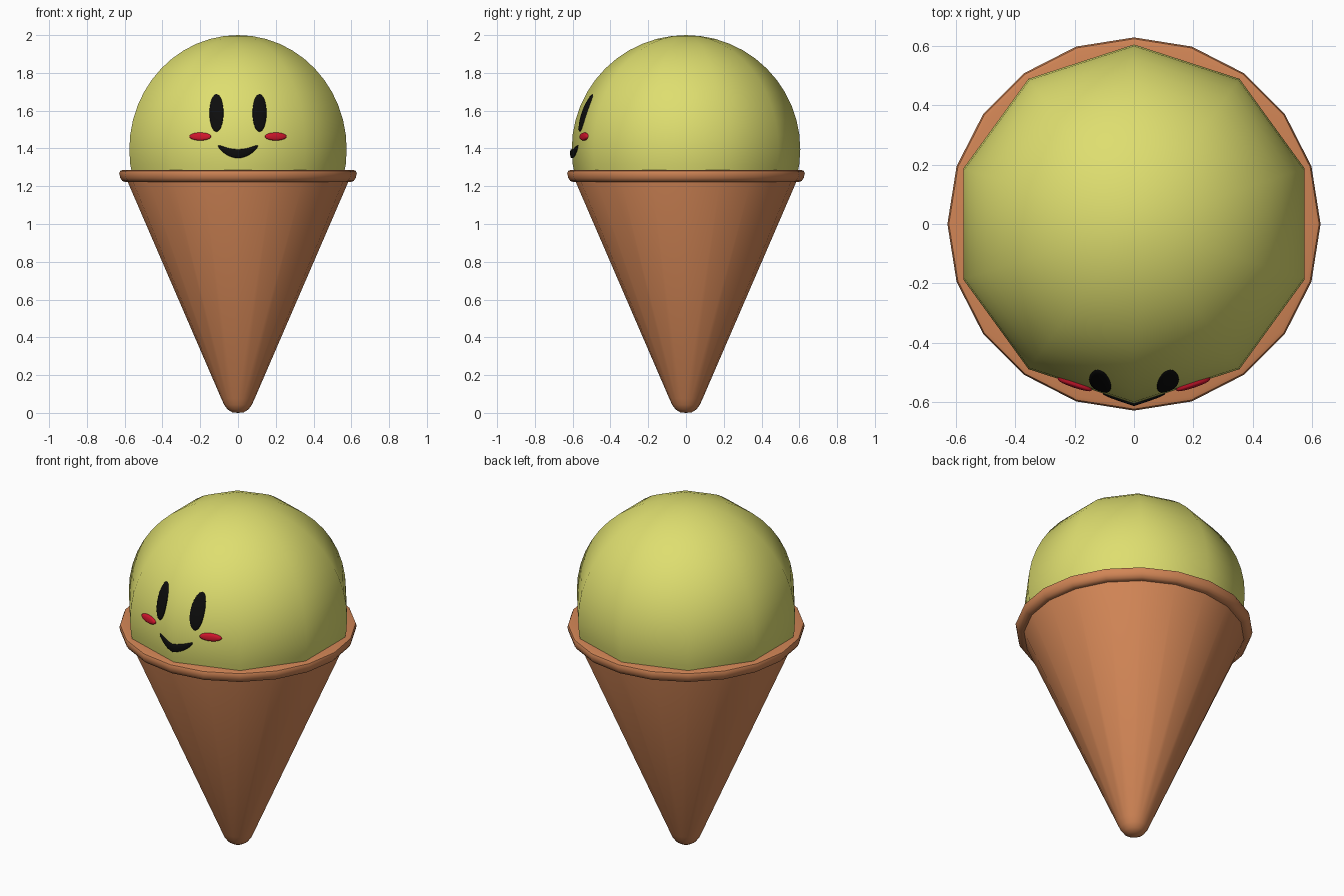
import bpy, bmesh, math

if "Cube" in bpy.data.objects:
    bpy.data.objects.remove(bpy.data.objects["Cube"])

R, CZ = 0.605, 1.395          # scoop radius and centre height
TAN = math.tan(math.pi / 10)  # slope of the two front facets of the ten-sided scoop


def material(name, rgb):
    m = bpy.data.materials.new(name)
    m.diffuse_color = (*rgb, 1)
    m.use_nodes = True
    m.node_tree.nodes["Principled BSDF"].inputs["Base Color"].default_value = m.diffuse_color
    return m


GREEN = material("pistachio green", (0.73, 0.73, 0.16))
WAFER = material("wafer brown", (0.64, 0.235, 0.092))
BLACK = material("black", (0.004, 0.004, 0.004))
RED = material("blush red", (0.62, 0.008, 0.025))


def finish(name, bm, mat, angle=40):
    bmesh.ops.remove_doubles(bm, verts=bm.verts, dist=1e-5)
    bmesh.ops.recalc_face_normals(bm, faces=bm.faces)
    me = bpy.data.meshes.new(name)
    bm.to_mesh(me)
    bm.free()
    me.materials.append(mat)
    ob = bpy.data.objects.new(name, me)
    bpy.context.collection.objects.link(ob)
    bpy.ops.object.select_all(action='DESELECT')
    ob.select_set(True)
    bpy.context.view_layer.objects.active = ob
    bpy.ops.object.shade_smooth_by_angle(angle=math.radians(angle))
    return ob


def lathe(name, profile, sides, mat, closed=False):
    """Spin (radius, z) points round z, with a corner at the front."""
    bm = bmesh.new()
    rings = []
    for r, z in profile:
        rings.append([bm.verts.new((r * math.sin(2 * math.pi * i / sides),
                                    -r * math.cos(2 * math.pi * i / sides), z))
                      for i in range(sides)])
    pairs = list(zip(rings, rings[1:])) + ([(rings[-1], rings[0])] if closed else [])
    for a, b in pairs:
        for i in range(sides):
            j = (i + 1) % sides
            bm.faces.new((a[i], a[j], b[j], b[i]))
    bmesh.ops.remove_doubles(bm, verts=bm.verts, dist=1e-5)
    return finish(name, bm, mat)


def surface_y(x, z):
    return -math.sqrt(R * R - (z - CZ) ** 2) + abs(x) * TAN


def decal(name, cx, cz, w, h, depth, mat, bend=0.0):
    """Thin domed plate that follows the front of the scoop."""
    bm = bmesh.new()
    n, steps = 32, 6
    rings = []
    for k in range(steps + 1):
        t = math.sin(k / steps * math.pi / 2)
        ring = []
        for i in range(n):
            a = 2 * math.pi * i / n
            u, v = t * math.cos(a), t * math.sin(a)
            x, z = cx + w * u, cz + h * v + bend * u * u
            y = surface_y(x, z) - depth * math.sqrt(max(0, 1 - t * t)) ** 0.5
            ring.append(bm.verts.new((x, y, z)))
        rings.append(ring)
    for a, b in zip(rings, rings[1:]):
        for i in range(n):
            j = (i + 1) % n
            bm.faces.new((a[i], a[j], b[j], b[i]))
    bmesh.ops.remove_doubles(bm, verts=bm.verts, dist=1e-5)
    ob = finish(name, bm, mat, 60)
    # open plate: make it face forwards
    if sum(p.normal.y * p.area for p in ob.data.polygons) > 0:
        ob.data.flip_normals()
    return ob


# Scoop: ten-sided ball, sunk into the cone
scoop = [(R * math.sin(math.radians(7.5 * k)), CZ + R * math.cos(math.radians(7.5 * k)))
         for k in range(15)]
lathe("scoop", scoop + [(0, scoop[-1][1])], 10, GREEN)

# Cone with rounded tip
lathe("cone", [(0, 0), (0.03, 0.003), (0.055, 0.018), (0.073, 0.042), (0.088, 0.075),
               (0.585, 1.225), (0.585, 1.25), (0, 1.25)], 20, WAFER)

# Rolled rim
lathe("rim", [(0.5, 1.225), (0.595, 1.222), (0.612, 1.227), (0.623, 1.243),
              (0.629, 1.268), (0.624, 1.281), (0.612, 1.285), (0.5, 1.285)],
      20, WAFER, closed=True)

# Face
for side, sx in (("left", -1), ("right", 1)):
    decal(side + "_eye", sx * 0.114, 1.588, 0.037, 0.1, 0.009, BLACK)
    decal(side + "_cheek", sx * 0.2, 1.463, 0.058, 0.021, 0.016, RED)
decal("smile", 0, 1.372, 0.106, 0.023, 0.009, BLACK, bend=0.042)
